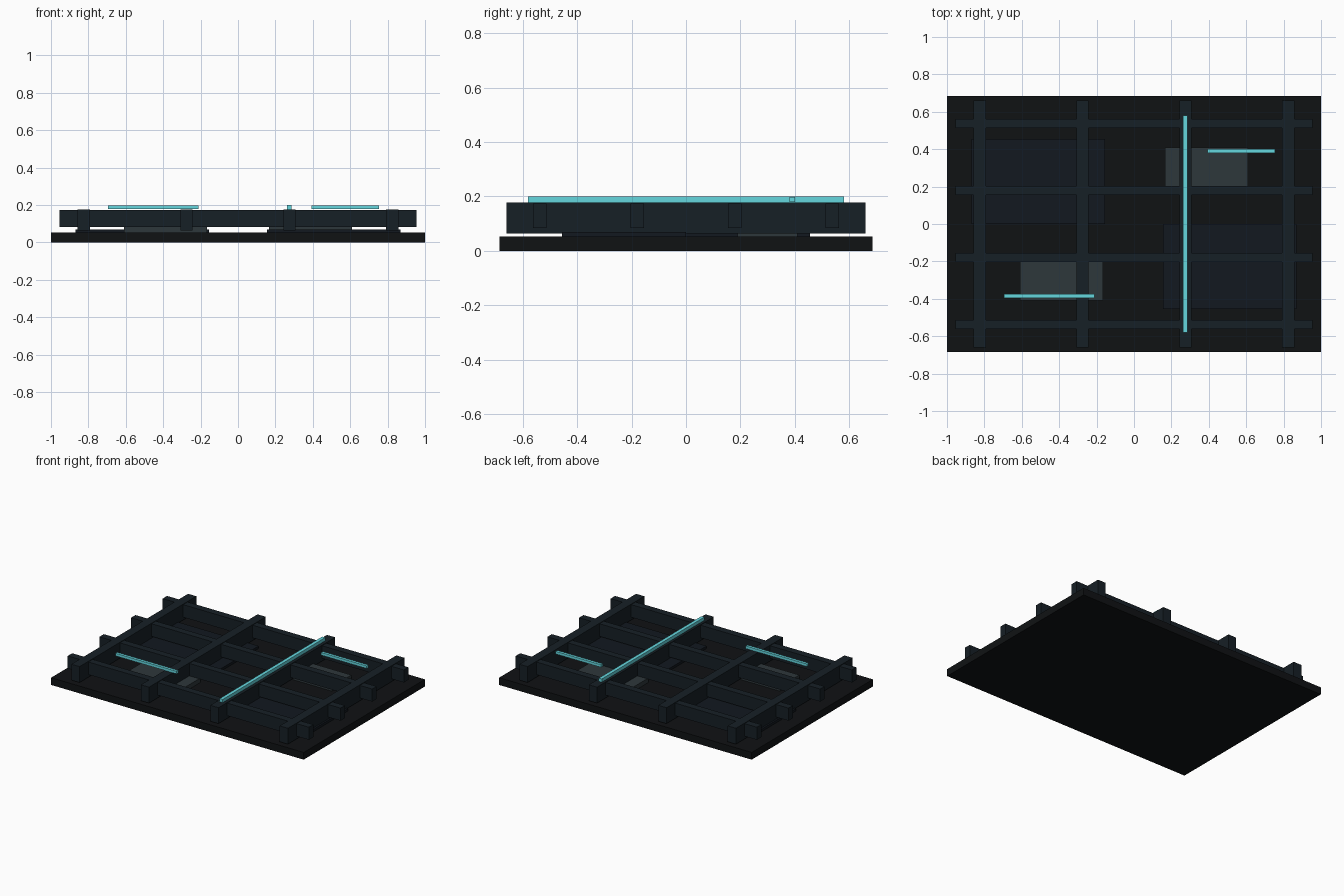
import bpy

cube = bpy.data.objects.get("Cube")
if cube:
    bpy.data.objects.remove(cube, do_unlink=True)


def material(name, color):
    mat = bpy.data.materials.new(name)
    mat.use_nodes = True
    mat.diffuse_color = (*color, 1)
    bsdf = mat.node_tree.nodes["Principled BSDF"]
    bsdf.inputs["Base Color"].default_value = (*color, 1)
    bsdf.inputs["Roughness"].default_value = 0.6
    return mat


def box(name, xs, ys, zs, mat):
    """Box spanning the given (low, high) range on each axis."""
    spans = (xs, ys, zs)
    bpy.ops.mesh.primitive_cube_add(size=1, location=[(a + b) / 2 for a, b in spans])
    obj = bpy.context.object
    obj.name = name
    obj.scale = [b - a for a, b in spans]
    bpy.ops.object.transform_apply(location=False, rotation=False, scale=True)
    obj.data.materials.append(mat)
    return obj


def around(center, width):
    return center - width / 2, center + width / 2


black = material("black_metal", (0.005, 0.006, 0.007))
steel = material("dark_steel", (0.008, 0.014, 0.019))
navy = material("navy_panel", (0.006, 0.009, 0.014))
grey = material("grey_glass", (0.027, 0.038, 0.044))
cyan = material("cyan_light", (0.13, 0.68, 0.74))

# Base slab
box("base_plate", (-1, 1), (-0.685, 0.685), (0, 0.052), black)

# Sunken panels in opposite quarters
box("back_floor_panel", (-0.87, -0.155), (0, 0.455), (0.05, 0.07), navy)
box("front_floor_panel", (0.155, 0.87), (-0.455, 0), (0.05, 0.07), navy)

# Pale inset panels
box("back_inset_panel", (0.165, 0.61), (0.19, 0.41), (0.05, 0.084), grey)
box("front_inset_panel", (-0.61, -0.165), (-0.41, -0.19), (0.05, 0.084), grey)

# Crossing beam lattice
for i in range(4):
    step = i - 1.5
    box(f"cross_beam_{i + 1}", (-0.955, 0.955), around(step * 0.358, 0.05),
        (0.083, 0.173), steel)
    box(f"long_beam_{i + 1}", around(step * 0.55, 0.065), (-0.66, 0.66),
        (0.063, 0.177), steel)

# Light strips
box("main_light_strip", around(0.273, 0.024), (-0.58, 0.58), (0.177, 0.2), cyan)
box("back_light_strip", (0.393, 0.753), around(0.39, 0.02), (0.179, 0.198), cyan)
box("front_light_strip", (-0.695, -0.21), around(-0.385, 0.02), (0.179, 0.198), cyan)
